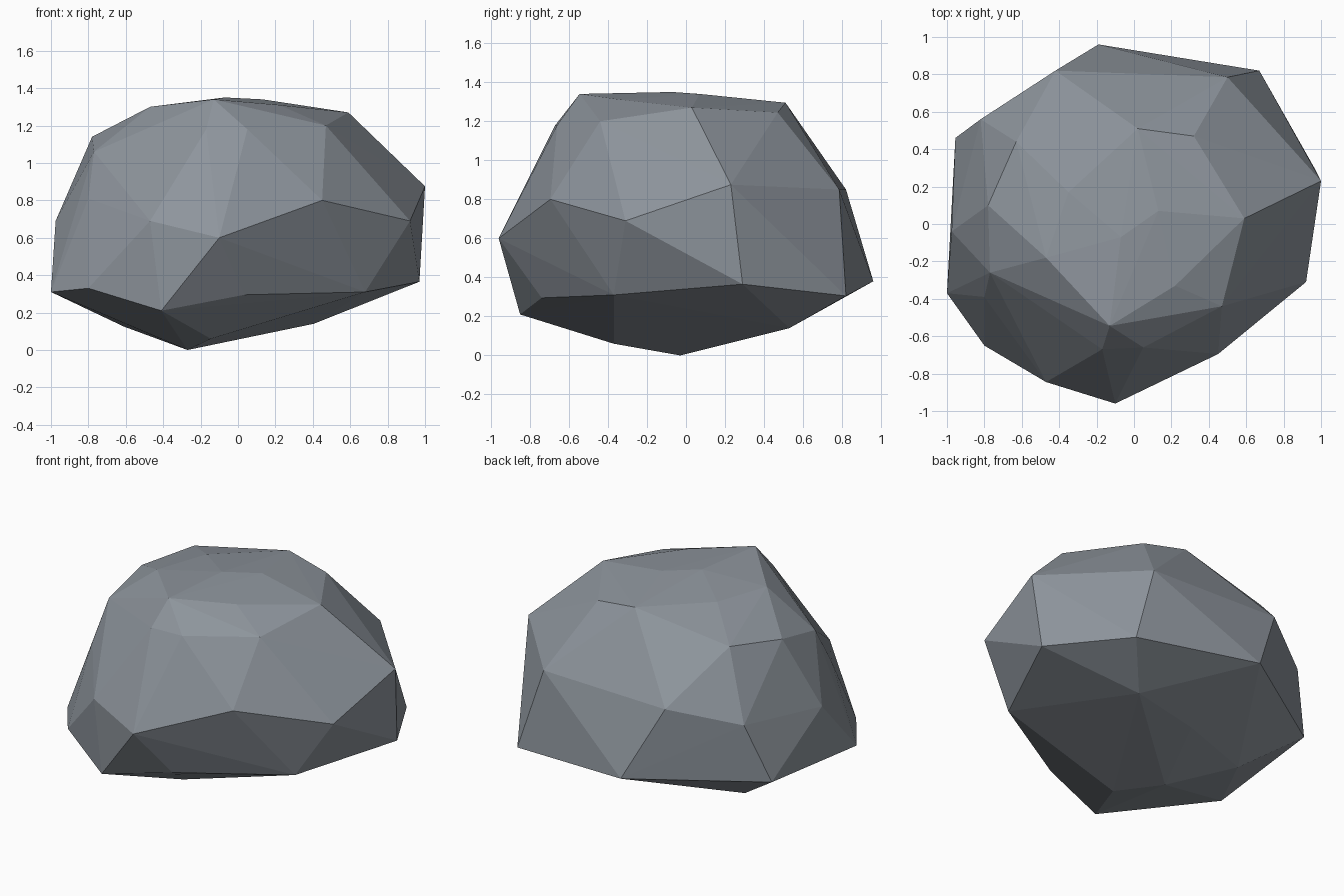
import bpy, bmesh

# Corner points of the boulder, bottom to top
corners = [
    # underside
    (-.27, -.03, 0), (-.145, -.37, .06), (.405, .53, .14), (-.61, .25, .125), (-.09, .43, .13),
    # lower rim
    (-.41, -.85, .21), (.035, -.74, .295), (.68, -.37, .31), (.97, .29, .365), (.67, .82, .305),
    (-.19, .96, .38), (-.955, .46, .37), (-1, -.37, .31), (-.80, -.65, .33),
    # belly
    (-.10, -.96, .60), (.45, -.695, .80), (.92, -.31, .69), (1, .23, .875), (.50, .785, .85),
    (-.42, .82, .85), (-.82, .56, .75), (-.975, -.04, .69), (-.80, -.39, .81), (-.47, -.845, .69),
    # shoulder
    (-.77, -.26, 1.06), (-.39, -.49, 1.15), (-.17, -.67, 1.18), (.05, -.66, 1.18), (.47, -.44, 1.2),
    (.59, .03, 1.27), (.32, .47, 1.245), (.02, .51, 1.295), (-.63, .44, 1.18), (-.78, .10, 1.14),
    # crown
    (-.47, -.18, 1.30), (-.13, -.545, 1.34), (.22, -.33, 1.31), (.13, .07, 1.34),
    (-.07, -.07, 1.35), (-.35, .17, 1.3),
]

# Wrap the corners in a faceted skin
bm = bmesh.new()
for c in corners:
    bm.verts.new(c)
hull = bmesh.ops.convex_hull(bm, input=bm.verts[:])
loose = [v for v in bm.verts if not v.link_faces]
bmesh.ops.delete(bm, geom=loose, context='VERTS')
bmesh.ops.recalc_face_normals(bm, faces=bm.faces[:])

mesh = bpy.data.meshes.new("boulder")
bm.to_mesh(mesh)
bm.free()
boulder = bpy.data.objects.new("boulder", mesh)
bpy.context.collection.objects.link(boulder)

# Plain stone colour
stone = bpy.data.materials.new("grey_stone")
stone.diffuse_color = (.27, .30, .335, 1)
mesh.materials.append(stone)
